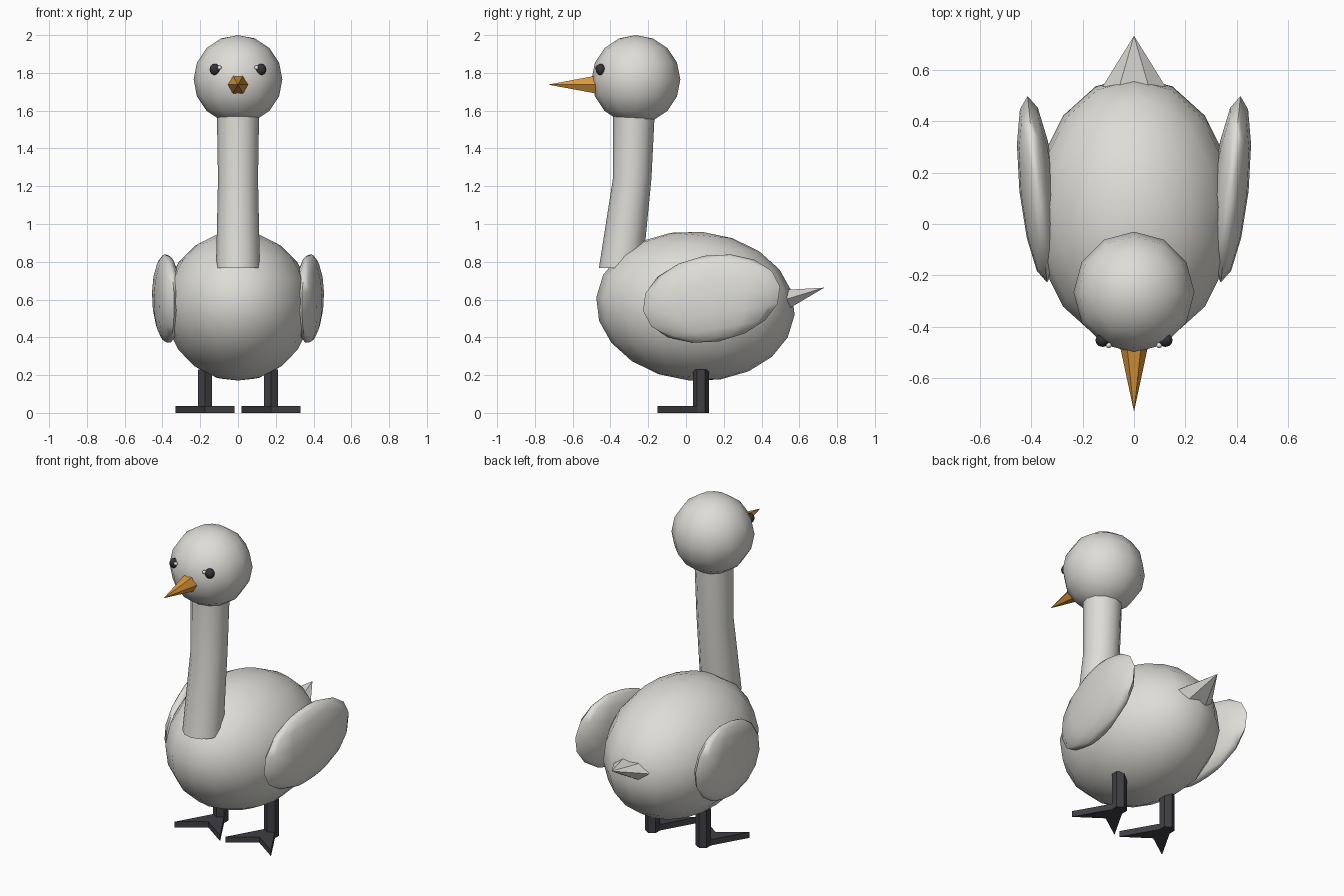
import bpy, bmesh, math
from mathutils import Vector, Matrix, Euler

cube = bpy.data.objects.get("Cube")
if cube:
    bpy.data.objects.remove(cube, do_unlink=True)


def material(name, color):
    m = bpy.data.materials.new(name)
    m.use_nodes = True
    m.diffuse_color = (*color, 1)
    bsdf = m.node_tree.nodes["Principled BSDF"]
    bsdf.inputs["Base Color"].default_value = (*color, 1)
    bsdf.inputs["Roughness"].default_value = 0.8
    return m


feather = material("pale feather", (0.73, 0.72, 0.68))
orange = material("beak orange", (0.72, 0.31, 0.04))
charcoal = material("leg charcoal", (0.05, 0.048, 0.056))
eye_dark = material("eye black", (0.035, 0.035, 0.04))
glint = material("eye glint", (0.8, 0.8, 0.8))


def finish(name, bm, mat, smooth):
    bmesh.ops.recalc_face_normals(bm, faces=bm.faces)
    mesh = bpy.data.meshes.new(name)
    bm.to_mesh(mesh)
    bm.free()
    mesh.materials.append(mat)
    ob = bpy.data.objects.new(name, mesh)
    bpy.context.collection.objects.link(ob)
    if smooth:
        bpy.ops.object.select_all(action="DESELECT")
        ob.select_set(True)
        bpy.context.view_layer.objects.active = ob
        bpy.ops.object.shade_smooth_by_angle(angle=math.radians(70))
    return ob


def ellipsoid(name, center, radii, mat, tilt=(0, 0, 0), segs=12, rings=8):
    bm = bmesh.new()
    rot = Euler([math.radians(a) for a in tilt]).to_matrix().to_4x4()
    m = Matrix.Translation(center) @ rot @ Matrix.Diagonal((*radii, 1))
    bmesh.ops.create_uvsphere(bm, u_segments=segs, v_segments=rings, radius=1, matrix=m)
    return finish(name, bm, mat, True)


def loft(name, rings, u, v, sides, mat, tip=None, smooth=False):
    """Skin rings of (center, radius along u, radius along v), ending in a cap or a tip."""
    bm = bmesh.new()
    u, v = Vector(u).normalized(), Vector(v).normalized()
    loops = []
    for c, ru, rv in rings:
        angles = [math.tau * i / sides for i in range(sides)]
        loops.append([bm.verts.new(Vector(c) + u * ru * math.cos(a) + v * rv * math.sin(a))
                      for a in angles])
    bm.faces.new(loops[0])
    for a, b in zip(loops, loops[1:]):
        for i in range(sides):
            j = (i + 1) % sides
            bm.faces.new((a[i], a[j], b[j], b[i]))
    if tip:
        t = bm.verts.new(tip)
        for i in range(sides):
            bm.faces.new((loops[-1][i], loops[-1][(i + 1) % sides], t))
    else:
        bm.faces.new(loops[-1])
    return finish(name, bm, mat, smooth)


def plate(name, outline, height, mat):
    bm = bmesh.new()
    face = bm.faces.new([bm.verts.new((x, y, 0)) for x, y in outline])
    top = bmesh.ops.extrude_face_region(bm, geom=[face])["geom"]
    bmesh.ops.translate(bm, vec=(0, 0, height),
                        verts=[g for g in top if isinstance(g, bmesh.types.BMVert)])
    return finish(name, bm, mat, False)


X, Y, Z = (1, 0, 0), (0, 1, 0), (0, 0, 1)

# Body, neck and head
ellipsoid("body", (0, 0.05, 0.565), (0.39, 0.527, 0.395), feather, (-5, 0, 0), 16, 10)
loft("neck", [((0, -0.345, 0.767), 0.116, 0.116),
              ((0, -0.285, 1.24), 0.106, 0.102),
              ((0, -0.275, 1.6), 0.112, 0.11)], X, Y, 12, feather, smooth=True)
ellipsoid("head", (0, -0.265, 1.765), (0.235, 0.235, 0.235), feather)

# Beak and tail
loft("beak", [((0, -0.45, 1.738), 0.06, 0.06)], X, Z, 6, orange, tip=(0, -0.73, 1.738))
loft("tail", [((0, 0.535, 0.603), 0.122, 0.058)], X, (0, -0.3, 1), 6, feather,
     tip=(0, 0.732, 0.663))

# Paired parts
for side, s in (("left", 1), ("right", -1)):
    ellipsoid(side + "_wing", (s * 0.376, 0.135, 0.605), (0.07, 0.37, 0.23), feather,
              (10, 0, -6 * s))
    ellipsoid(side + "_eye", (s * 0.122, -0.452, 1.818), (0.028, 0.026, 0.03), eye_dark)
    ellipsoid(side + "_eye_glint", (s * 0.098, -0.472, 1.828), (0.011, 0.011, 0.011),
              glint, segs=8, rings=6)
    cx = s * 0.175
    loft(side + "_leg", [((cx, 0.08, 0), 0.043, 0.043), ((cx, 0.08, 0.23), 0.043, 0.043)],
         Y, X, 6, charcoal)
    # Two splayed toes with a notch between them
    plate(side + "_foot", [(cx - 0.157, -0.15), (cx, -0.04), (cx + 0.157, -0.15),
                           (cx + 0.037, 0.06), (cx, 0.1), (cx - 0.037, 0.06)],
          0.037, charcoal)
